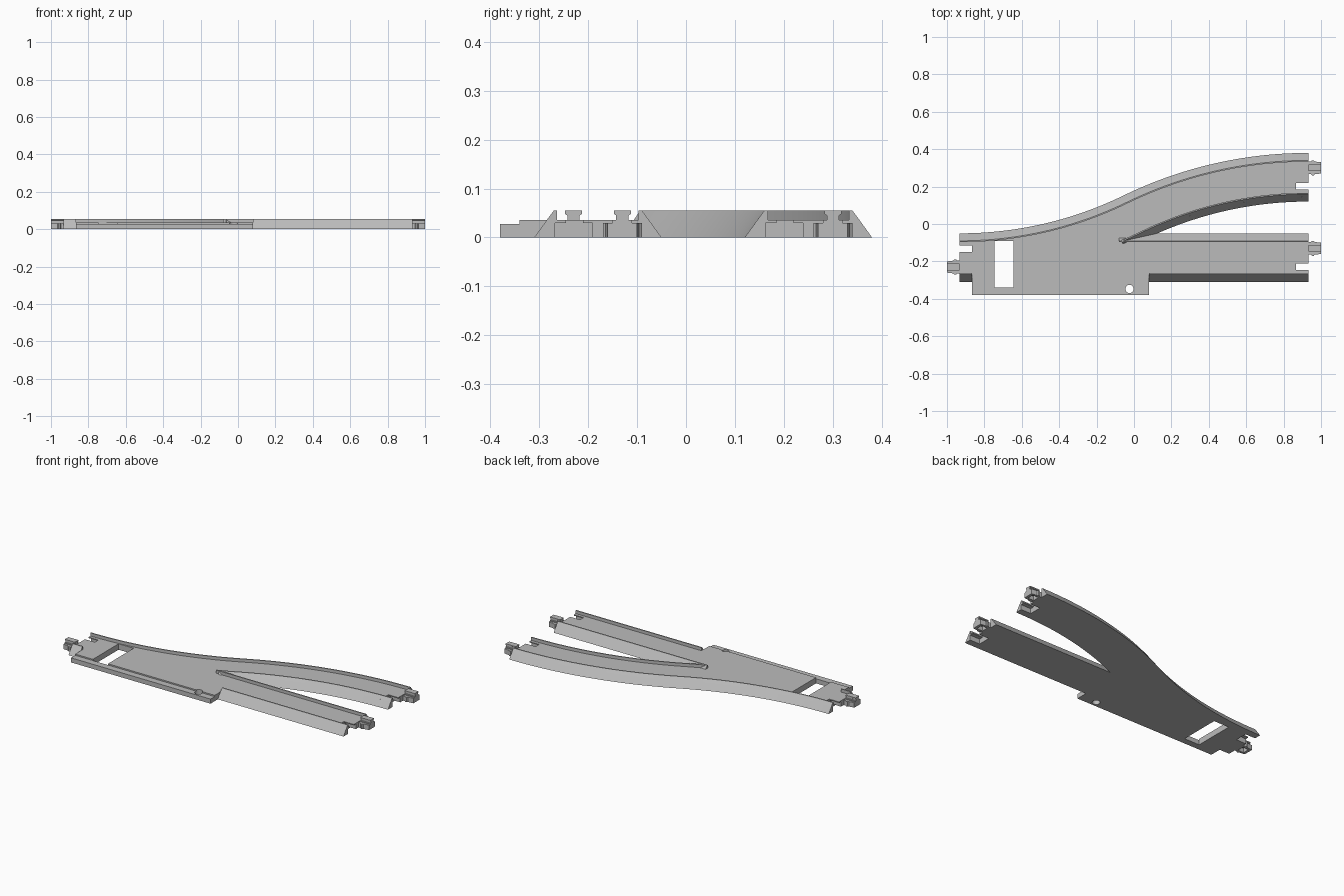
import bpy, bmesh, math
from mathutils import Vector, Matrix

cube = bpy.data.objects.get("Cube")
if cube:
    bpy.data.objects.remove(cube, do_unlink=True)

GREY = bpy.data.materials.new("light_grey_plastic")
GREY.use_nodes = True
colour = (0.5, 0.5, 0.5, 1)
GREY.diffuse_color = colour
GREY.node_tree.nodes["Principled BSDF"].inputs["Base Color"].default_value = colour

END = 0.932            # track ends at +-END
LOW, HIGH = -0.18, 0.25   # centre lines of the straight and the branch
BED, TOP = 0.036, 0.055
RISE = HIGH - LOW
RADIUS = ((2 * END) ** 2 + RISE ** 2) / (4 * RISE)


def make_object(name, bm):
    bmesh.ops.recalc_face_normals(bm, faces=bm.faces)
    mesh = bpy.data.meshes.new(name)
    bm.to_mesh(mesh)
    bm.free()
    mesh.materials.append(GREY)
    obj = bpy.data.objects.new(name, mesh)
    bpy.context.collection.objects.link(obj)
    return obj


def sweep(name, path, profile):
    """Sweep an (offset, z) profile along (x, y, angle) stations."""
    bm = bmesh.new()
    rings = [[bm.verts.new((x - o * math.sin(a), y + o * math.cos(a), z))
              for o, z in profile] for x, y, a in path]
    n = len(profile)
    for r, s in zip(rings, rings[1:]):
        for i in range(n):
            j = (i + 1) % n
            bm.faces.new((r[i], r[j], s[j], s[i]))
    bm.faces.new(rings[0])
    bm.faces.new(rings[-1])
    return make_object(name, bm)


def box(name, x0, x1, y0, y1, z0, z1):
    return sweep(name, [(x0, 0, 0), (x1, 0, 0)],
                 [(y0, z0), (y1, z0), (y1, z1), (y0, z1)])


def prism(name, outline, z0, z1):
    bm = bmesh.new()
    face = bm.faces.new([bm.verts.new((x, y, z0)) for x, y in outline])
    ext = bmesh.ops.extrude_face_region(bm, geom=[face])
    bmesh.ops.translate(bm, vec=(0, 0, z1 - z0),
                        verts=[v for v in ext["geom"] if isinstance(v, bmesh.types.BMVert)])
    return make_object(name, bm)


def boolean(target, others, operation):
    for o in others:
        o.hide_render = True
        m = target.modifiers.new("cut", "BOOLEAN")
        m.operation, m.object, m.solver = operation, o, "EXACT"
    bpy.context.view_layer.update()
    graph = bpy.context.evaluated_depsgraph_get()
    mesh = bpy.data.meshes.new_from_object(target.evaluated_get(graph))
    target.modifiers.clear()
    target.data = mesh
    for o in others:
        bpy.data.objects.remove(o, do_unlink=True)


def straight(x0, x1):
    return [(x0, LOW, 0), (x1, LOW, 0)]


def branch(x0, x1, n=48):
    """Two equal arcs that form the S-shaped centre line."""
    path = []
    for i in range(n + 1):
        x = x0 + (x1 - x0) * i / n
        d = END - abs(x)
        sag = RADIUS - math.sqrt(RADIUS ** 2 - d * d)
        path.append((x, LOW + sag if x < 0 else HIGH - sag, math.asin(d / RADIUS)))
    return path


# Track bed: sloped straight, sloped branch and the flat switch plate
slope = [(-0.13, 0), (0.13, 0), (0.104, BED), (-0.104, BED)]
bed = sweep("track_bed", straight(-END, END), slope)
boolean(bed, [sweep("branch_bed", branch(-END, END), slope),
              box("switch_plate", -0.865, 0.08, -0.34, LOW, 0, BED),
              box("switch_ledge", -0.865, 0.08, -0.38, -0.3, 0, 0.028)], "UNION")

# Openings: mechanism window, pivot hole, and a coupling socket at each end
ends = [("straight", END, LOW, 1), ("branch", END, HIGH, 1), ("entry", -END, LOW, -1)]
cutters = [box("window_cutter", -0.745, -0.643, -0.34, -0.092, -0.1, 0.1),
           prism("hole_cutter", [(-0.024 + 0.022 * math.cos(k * math.tau / 24),
                                  -0.347 + 0.022 * math.sin(k * math.tau / 24))
                                 for k in range(24)], -0.1, 0.1)]
for name, x, y, s in ends:
    xs = sorted((x - s * 0.067, x + s * 0.05))
    slot = sorted((y - s * 0.03, y - s * 0.065))
    socket = sorted((y - s * 0.011, y - s * 0.088))
    cutters.append(box(name + "_slot_cutter", *xs, *slot, -0.1, 0.1))
    cutters.append(box(name + "_socket_cutter", *xs, *socket, -0.1, 0.03))
boolean(bed, cutters, "DIFFERENCE")

# Raised lips along the edges of the bed
left_lip = [(0.104, BED), (0.09, TOP), (0.083, TOP), (0.083, BED)]
right_lip = [(-o, z) for o, z in left_lip]
parts = [bed,
         sweep("branch_outer_lip", branch(-END, END), left_lip),
         sweep("branch_inner_lip", branch(-0.1, END, 28), right_lip),
         sweep("straight_inner_lip", straight(-0.08, END), left_lip),
         sweep("straight_outer_lip", straight(0.08, END), right_lip),
         sweep("entry_lip", straight(-END, -0.865), right_lip)]

# Couplings: a hollow block with side nubs and a T-shaped rail on top
half = [(0, 0.034), (0.014, 0.034), (0.019, 0.04), (0.029, 0.04),
        (0.034, 0.034), (0.068, 0.03)]
plan = half + [(x, -y) for x, y in reversed(half)]
rail_half = [(0.02, 0.029), (0.02, BED), (0.0125, BED), (0.0125, 0.045),
             (0.0175, 0.048), (0.0175, TOP)]
rail = rail_half + [(-o, z) for o, z in reversed(rail_half)]
for name, x, y, s in ends:
    block = prism(name + "_coupling", plan, 0, 0.03)
    boolean(block, [box("hollow_cutter", 0.012, 0.052, -0.02, 0.02, -0.1, 0.026)], "DIFFERENCE")
    top = sweep(name + "_coupling_rail", [(0, 0, 0), (0.068, 0, 0)], rail)
    turn = Matrix.Rotation(0 if s > 0 else math.pi, 4, "Z")
    for o in (block, top):
        o.data.transform(Matrix.Translation(Vector((x, y + s * 0.05, 0))) @ turn)
        parts.append(o)

# Smooth the curved flanks while keeping the edges sharp
bpy.ops.object.select_all(action="DESELECT")
for o in parts:
    o.select_set(True)
bpy.context.view_layer.objects.active = bed
bpy.ops.object.shade_smooth_by_angle(angle=math.radians(20))
